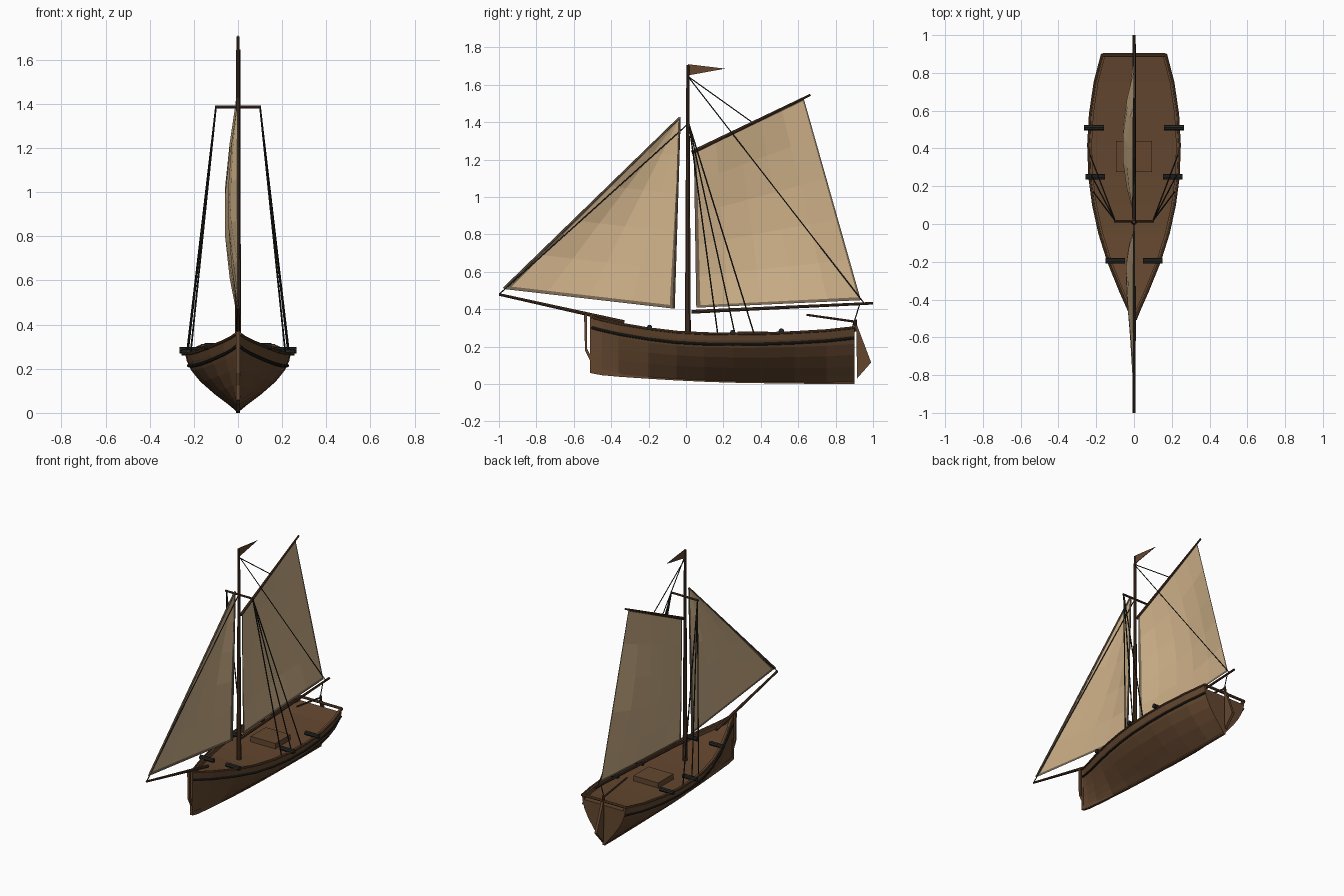
import bpy, bmesh, math
from mathutils import Vector

if "Cube" in bpy.data.objects:
    bpy.data.objects.remove(bpy.data.objects["Cube"])


def mat(name, r, g, b):
    m = bpy.data.materials.new(name)
    m.diffuse_color = (r, g, b, 1)
    m.use_nodes = True
    m.node_tree.nodes["Principled BSDF"].inputs["Base Color"].default_value = m.diffuse_color
    return m


WOOD = mat("hull brown", 0.125, 0.062, 0.028)
SPAR = mat("spar dark brown", 0.075, 0.036, 0.018)
DARK = mat("rope charcoal", 0.018, 0.018, 0.016)
SAIL = mat("sail tan", 0.62, 0.44, 0.25)
HEM = mat("sail hem brown", 0.19, 0.135, 0.085)


def finish(name, bm, *mats, normals=True):
    if normals:
        bmesh.ops.recalc_face_normals(bm, faces=bm.faces)
    me = bpy.data.meshes.new(name)
    bm.to_mesh(me)
    bm.free()
    for m in mats:
        me.materials.append(m)
    ob = bpy.data.objects.new(name, me)
    bpy.context.collection.objects.link(ob)
    return ob


def tube(name, pts, r1, r2=None, m=SPAR, sides=8):
    """Straight round segments through a list of points."""
    bm = bmesh.new()
    for a, b in zip(pts, pts[1:]):
        a, b = Vector(a), Vector(b)
        d = b - a
        res = bmesh.ops.create_cone(bm, cap_ends=True, segments=sides, radius1=r1,
                                    radius2=r1 if r2 is None else r2, depth=d.length)
        rot = d.to_track_quat('Z', 'Y')
        for v in res['verts']:
            v.co = rot @ v.co + (a + b) / 2
    return finish(name, bm, m)


def plate(name, yz, thick, m=WOOD):
    """Side-view outline given thickness across x."""
    bm = bmesh.new()
    f = bm.faces.new([bm.verts.new((-thick / 2, y, z)) for y, z in yz])
    res = bmesh.ops.extrude_face_region(bm, geom=[f])
    for v in res['geom']:
        if isinstance(v, bmesh.types.BMVert):
            v.co.x += thick
    return finish(name, bm, m)


# Hull stations: y, half width, sheer height, keel height
ST = [(-0.505, 0.008, 0.36, 0.065), (-0.45, 0.03, 0.345, 0.055), (-0.36, 0.07, 0.325, 0.047),
      (-0.2, 0.135, 0.298, 0.036), (-0.05, 0.182, 0.28, 0.027), (0.1, 0.215, 0.272, 0.02),
      (0.25, 0.235, 0.27, 0.015), (0.42, 0.241, 0.272, 0.012), (0.58, 0.232, 0.278, 0.01),
      (0.75, 0.207, 0.288, 0.008), (0.9, 0.168, 0.304, 0.008)]
SECTION = [(0, .04), (.12, .21), (.28, .44), (.5, .71), (.7, .885), (.85, .96), (1, 1)]


def half_width(st, t):
    y, w, top, bot = st
    k = min(1, (y + 0.505) / 0.5)          # sections sharpen toward the bow
    for (t0, f0), (t1, f1) in zip(SECTION, SECTION[1:]):
        if t <= t1:
            f = f0 + (f1 - f0) * (t - t0) / (t1 - t0)
            break
    return max(0.006, w * (f * k + (0.08 + 0.92 * t) * (1 - k)))


# Hull with bulwark rim and sunken deck
bm = bmesh.new()
rows = []
for st in ST:
    y, w, top, bot = st
    half = [(half_width(st, t), bot + (top - bot) * t) for t, _ in SECTION]
    inner = max(0.002, w - 0.018)
    half += [(inner, top), (inner, top - 0.028)]
    ring = [(-x, z) for x, z in reversed(half)] + half
    rows.append([bm.verts.new((x, y, z)) for x, z in ring])
n = len(rows[0])
for a, b in zip(rows, rows[1:]):
    for i in range(n):
        j = (i + 1) % n
        bm.faces.new((a[i], a[j], b[j], b[i]))
bm.faces.new(rows[0])
bm.faces.new(rows[-1])
finish("hull", bm, WOOD)

# Transom top plank
y, w, top, bot = ST[-1]
tube("transom_rail", [(-w, 0.897, top), (w, 0.897, top)], 0.009, m=WOOD)

# Rub strakes and sheer rails on both sides
for s, side in ((-1, "left"), (1, "right")):
    strake, rail = [], []
    for st in ST:
        y, w, top, bot = st
        t = (top - 0.058 - bot) / (top - bot)
        strake.append((s * (half_width(st, t) + 0.001), y, top - 0.058))
        rail.append((s * w, y, top - 0.002))
    tube(side + "_rub_strake", strake, 0.0075, m=DARK)
    tube(side + "_sheer_rail", rail, 0.007, m=WOOD)

# Keel, stem, cutwater
plate("keel", [(st[0], st[3] + 0.02) for st in ST] +
      [(st[0], max(0, st[3] - 0.008)) for st in reversed(ST)], 0.018)
plate("stem", [(-0.512, 0.06), (-0.512, 0.365), (-0.495, 0.365), (-0.495, 0.06)], 0.02)
plate("cutwater", [(-0.545, 0.37), (-0.54, 0.18), (-0.51, 0.12), (-0.505, 0.14),
                   (-0.53, 0.19), (-0.53, 0.37)], 0.016)

# Rudder and tiller
plate("rudder", [(0.91, 0.31), (0.918, 0.305), (0.99, 0.115), (0.915, 0.03)], 0.018)
tube("tiller", [(0, 0.645, 0.37), (0, 0.905, 0.333)], 0.006)
tube("rudder_head", [(0, 0.905, 0.345), (0, 0.91, 0.28)], 0.008)

# Deck hatch
bm = bmesh.new()
for v in bmesh.ops.create_cube(bm, size=1)['verts']:
    v.co = Vector((v.co.x * 0.19, v.co.y * 0.165 + 0.357, v.co.z * 0.06 + 0.25))
finish("deck_hatch", bm, WOOD)

# Mast and spars
tube("mast", [(0, 0.01, 0.23), (0, 0.01, 1.705)], 0.016, 0.008, sides=10)
tube("bowsprit", [(0, -1.0, 0.479), (0, -0.33, 0.33)], 0.007, 0.011)
tube("boom", [(0, 0.03, 0.386), (0, 1.0, 0.432)], 0.010, 0.007)
tube("gaff", [(0, 0.03, 1.238), (0, 0.665, 1.546)], 0.010, 0.006)
tube("spreader", [(-0.105, 0.015, 1.385), (0.105, 0.015, 1.385)], 0.007)
plate("pennant", [(0.01, 1.71), (0.21, 1.686), (0.01, 1.65)], 0.004)


# Sails: bellied grids with narrow hem strips
def sail(name, tack, clew, head, peak, belly, us, vs, hem_top):
    bm = bmesh.new()
    tack, clew, head, peak = (Vector(p) for p in (tack, clew, head, peak))
    grid = []
    for v in vs:
        row = []
        for u in us:
            p = tack.lerp(clew, u).lerp(head.lerp(peak, u), v)
            x = -belly * math.sin(math.pi * u) ** 0.9 * math.sin(math.pi * v) ** 0.9 if 0 < u < 1 and 0 < v < 1 else 0
            row.append(bm.verts.new((x, p.x, p.y)))
        grid.append(row)
    for j in range(len(vs) - 1):
        for i in range(len(us) - 1):
            f = bm.faces.new((grid[j][i], grid[j][i + 1], grid[j + 1][i + 1], grid[j + 1][i]))
            edge = i in (0, len(us) - 2) or j == 0 or (hem_top and j == len(vs) - 2)
            f.material_index = 1 if edge else 0
    bmesh.ops.remove_doubles(bm, verts=bm.verts, dist=0.0005)
    return finish(name, bm, SAIL, HEM, normals=False)


sail("mainsail", (0.055, 0.408), (0.935, 0.448), (0.042, 1.245), (0.628, 1.532), 0.064,
     [0, 0.025, 0.2, 0.4, 0.6, 0.8, 0.988, 1], [0, 0.015, 0.2, 0.4, 0.6, 0.8, 0.985, 1], True)
# the jib grid runs along its luff, with the clew side collapsed to a point
sail("jib", (-0.975, 0.508), (-0.065, 0.403), (-0.033, 1.425), (-0.033, 1.425), 0.045,
     [0, 0.03, 0.25, 0.5, 0.75, 0.975, 1], [0, 0.017, 0.2, 0.4, 0.6, 0.8, 1], False)
tube("jib_luff_rope", [(0, -0.975, 0.51), (0, -0.033, 1.425)], 0.006, m=HEM, sides=6)
tube("jib_leech_rope", [(0, -0.065, 0.403), (0, -0.033, 1.425)], 0.005, m=HEM, sides=6)

# Standing and running rigging
ROPES = {"forestay": [(0, -1.0, 0.479), (0, 0.01, 1.39)],
         "peak_halyard": [(0, 0.01, 1.645), (0, 0.35, 1.402)],
         "topping_lift": [(0.008, 0.01, 1.645), (0.008, 0.95, 0.435)],
         "mainsheet": [(0, 0.93, 0.43), (0, 0.89, 0.305)]}
for name, pts in ROPES.items():
    tube(name, pts, 0.003, m=DARK, sides=6)
for s, side in ((-1, "left"), (1, "right")):
    for k, (x, y) in enumerate(((0.215, 0.17), (0.228, 0.262), (0.232, 0.365))):
        tube(f"{side}_shroud_{k + 1}", [(s * 0.1, 0.017, 1.385), (s * x, y, 0.265)],
             0.004, m=DARK, sides=6)
    # Rail pins lying across the gunwale
    for k, (x, y, z) in enumerate(((0.1, -0.195, 0.302), (0.205, 0.25, 0.275), (0.212, 0.51, 0.283))):
        tube(f"{side}_rail_pin_{k + 1}", [(s * (x - 0.052), y, z), (s * (x + 0.052), y, z)],
             0.015, m=DARK)
